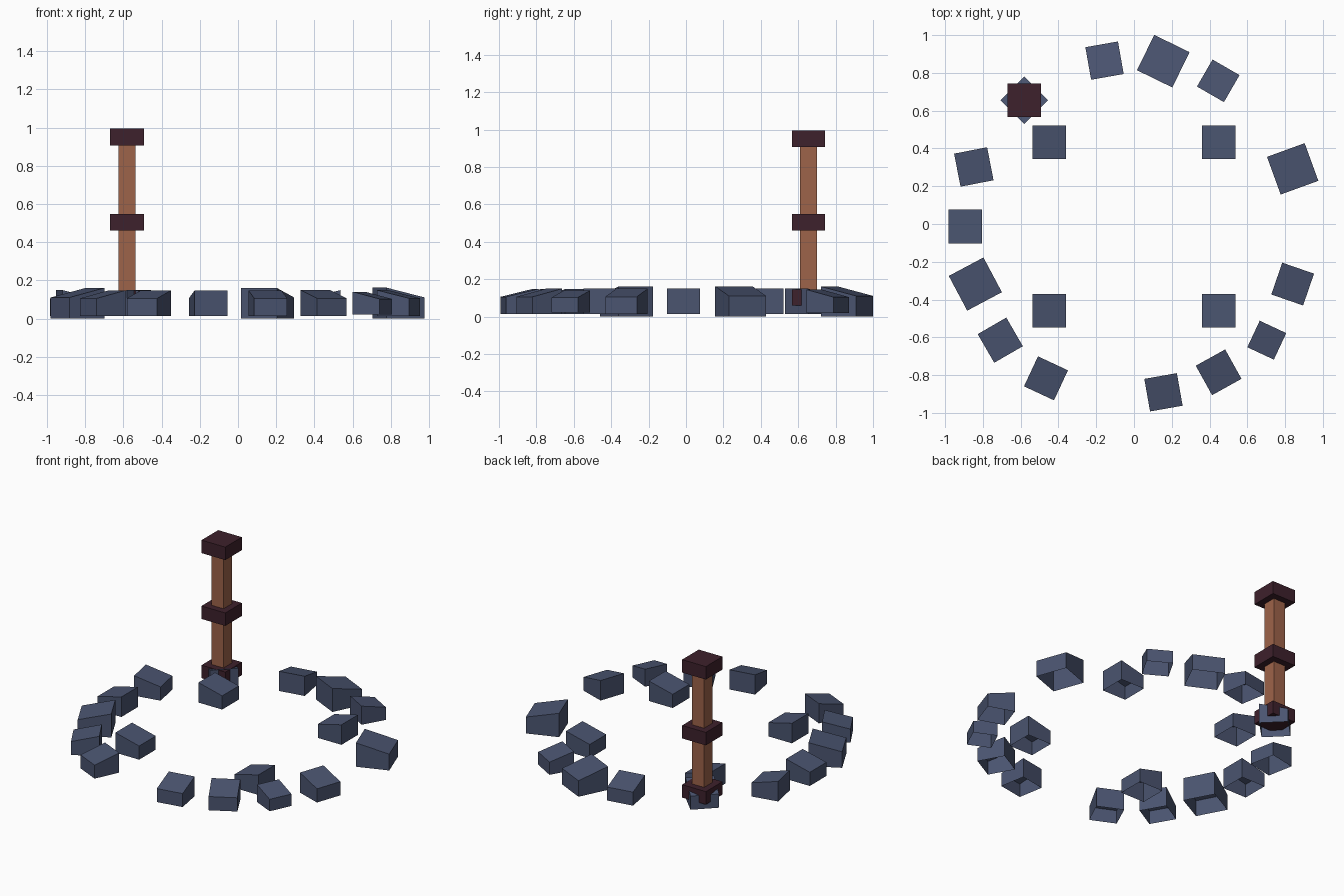
import bpy, bmesh, math
from mathutils import Matrix

if "Cube" in bpy.data.objects:
    bpy.data.objects.remove(bpy.data.objects["Cube"])


def material(name, rgb):
    m = bpy.data.materials.new(name)
    m.diffuse_color = (*rgb, 1)
    m.use_nodes = True
    m.node_tree.nodes["Principled BSDF"].inputs["Base Color"].default_value = m.diffuse_color
    return m


STONE = material("slate blue stone", (0.069, 0.089, 0.162))
WOOD = material("brown wood", (0.34, 0.125, 0.067))
BAND = material("dark maroon", (0.048, 0.015, 0.025))


def add_object(name, bm, mat):
    me = bpy.data.meshes.new(name)
    bm.to_mesh(me)
    bm.free()
    me.materials.append(mat)
    ob = bpy.data.objects.new(name, me)
    bpy.context.collection.objects.link(ob)
    return ob


def box(name, x, y, z0, z1, width, mat):
    bm = bmesh.new()
    bmesh.ops.create_cube(bm, size=1, matrix=Matrix.Translation((x, y, (z0 + z1) / 2))
                          @ Matrix.Diagonal((width, width, z1 - z0, 1)))
    return add_object(name, bm, mat)


def stone(name, x, y, low_angle, size=0.178):
    """Open-bottomed block whose top slopes down towards low_angle."""
    bm = bmesh.new()
    bmesh.ops.create_cube(bm, size=1)
    for v in bm.verts:
        top = 0.025 if v.co.x > 0 else 0.068
        v.co.z = (top if v.co.z > 0 else -0.068) / 0.178
        v.co.x *= 1.0
    bottom = min(bm.faces, key=lambda f: f.calc_center_median().z)
    bmesh.ops.delete(bm, geom=[bottom], context='FACES_ONLY')
    bm.transform(Matrix.Translation((x, y, 0.081))
                 @ Matrix.Rotation(math.radians(low_angle), 4, 'Z')
                 @ Matrix.Scale(size, 4))
    return add_object(name, bm, STONE)


# outer ring of stones: x, y, direction of the low edge, size
ring = [
    (-0.156, 0.865, 100, 0.175), (0.155, 0.862, 64, 0.208),
    (0.446, 0.758, 60, 0.165), (0.84, 0.292, 20, 0.212),
    (0.84, -0.318, -19, 0.178), (0.703, -0.615, -25, 0.155),
    (0.448, -0.785, -61, 0.178), (0.156, -0.891, -80, 0.175),
    (-0.466, -0.817, 245, 0.175), (-0.708, -0.615, 210, 0.175),
    (-0.84, -0.318, 208, 0.208), (-0.894, -0.013, 180, 0.178),
    (-0.848, 0.302, 11, 0.178), (-0.581, 0.655, 135, 0.178),
]
for i, (x, y, a, s) in enumerate(ring):
    stone(f"ring_stone_{i + 1}", x, y, a, s)

# four inner stones, sloping towards the middle
for i, (sx, y) in enumerate([(-1, 0.432), (1, 0.432), (-1, -0.459), (1, -0.459)]):
    stone(f"inner_stone_{i + 1}", sx * 0.448, y, 0 if sx < 0 else 180)

# post with three dark collars
PX, PY = -0.581, 0.655
box("post", PX, PY, 0.07, 0.95, 0.09, WOOD)
for name, z in (("base_collar", 0.058), ("middle_collar", 0.46), ("top_collar", 0.907)):
    box(name, PX, PY, z, z + 0.088, 0.178, BAND)
